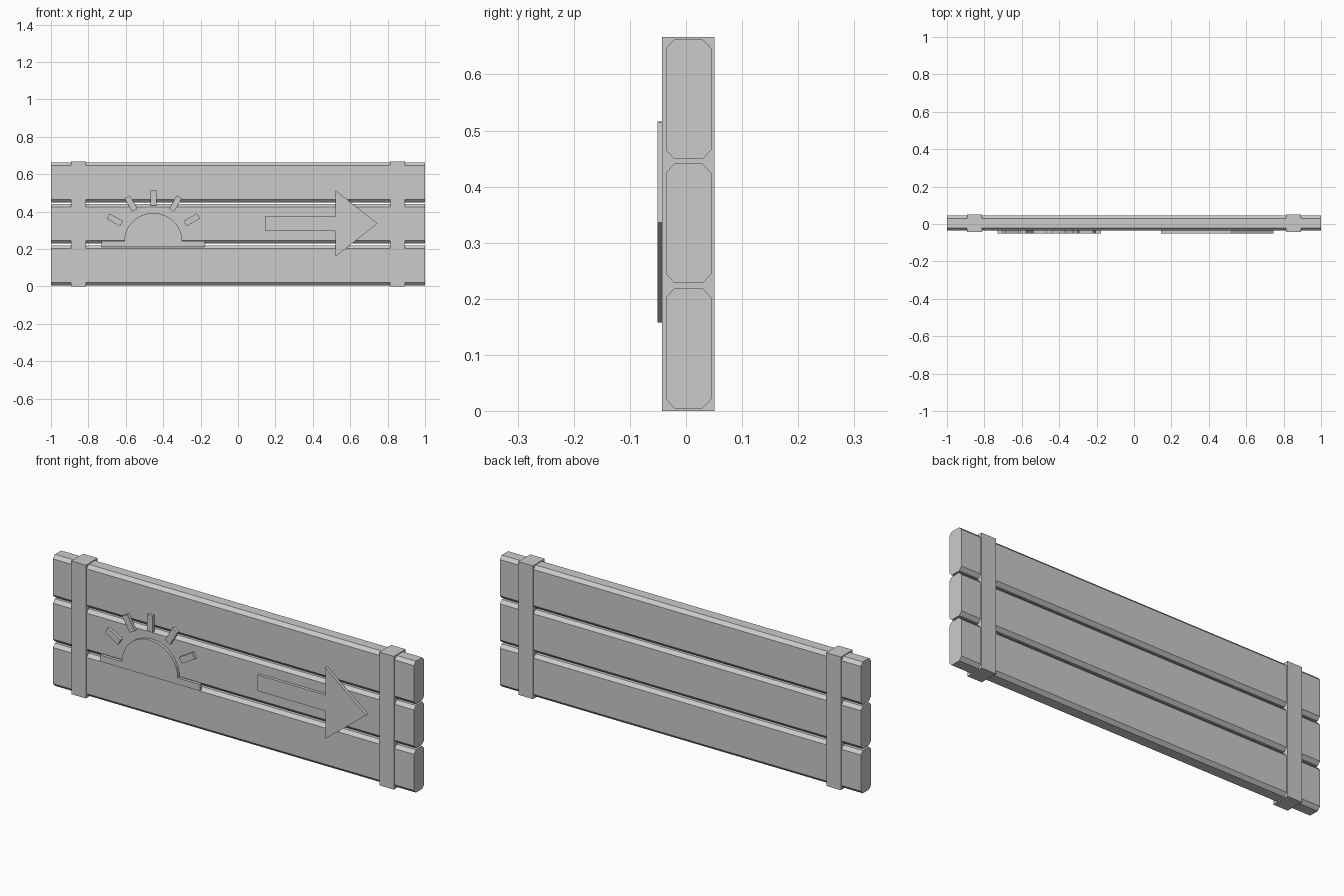
import bpy, bmesh
from math import radians, sin, cos, pi

if "Cube" in bpy.data.objects:
    bpy.data.objects.remove(bpy.data.objects["Cube"])


def prism(name, pts, to3d, a, b):
    """Extrude a closed 2D outline between depths a and b."""
    bm = bmesh.new()
    lo = [bm.verts.new(to3d(u, v, a)) for u, v in pts]
    hi = [bm.verts.new(to3d(u, v, b)) for u, v in pts]
    bm.faces.new(lo)
    bm.faces.new(hi[::-1])
    n = len(pts)
    for i in range(n):
        j = (i + 1) % n
        bm.faces.new((lo[i], hi[i], hi[j], lo[j]))
    bmesh.ops.recalc_face_normals(bm, faces=bm.faces)
    mesh = bpy.data.meshes.new(name)
    bm.to_mesh(mesh)
    bm.free()
    obj = bpy.data.objects.new(name, mesh)
    bpy.context.collection.objects.link(obj)
    return obj


def along_x(u, v, d):
    return (d, u, v)


def along_y(u, v, d):
    return (u, d, v)


FRONT, BACK = -0.051, -0.036

# Three chamfered planks
y0, y1, cy, cz = -0.036, 0.045, 0.0155, 0.0165
for i, (z0, z1) in enumerate([(0.005, 0.219), (0.228, 0.441), (0.449, 0.663)]):
    outline = [(y0 + cy, z0), (y1 - cy, z0), (y1, z0 + cz), (y1, z1 - cz),
               (y1 - cy, z1), (y0 + cy, z1), (y0, z1 - cz), (y0, z0 + cz)]
    prism(f"plank_{i + 1}", outline, along_x, -1, 1)

# Vertical straps wrapped around the planks
for side, name in ((-1, "left_strap"), (1, "right_strap")):
    x = side * 0.853
    prism(name, [(x - 0.04, 0), (x + 0.04, 0), (x + 0.04, 0.667), (x - 0.04, 0.667)],
          along_y, -0.043, 0.051)

# Raised arrow pointing right
prism("arrow", [(0.144, 0.297), (0.52, 0.297), (0.52, 0.158), (0.746, 0.336),
                (0.52, 0.514), (0.52, 0.377), (0.144, 0.377)], along_y, FRONT, BACK)

# Rising sun: horizon bar and half disc in one outline
sx, sz, r = -0.453, 0.237, 0.155
dome = [(sx + r * cos(pi * k / 18), 0.243 + (r - 0.006) * sin(pi * k / 18)) for k in range(19)]
prism("sun", [(-0.73, 0.211), (-0.176, 0.211), (-0.176, 0.243)] + dome + [(-0.73, 0.243)],
      along_y, FRONT, BACK)

# Sun rays
for i in range(5):
    a = radians(30 + 30 * i)
    ray = []
    for d, w in ((0.196, -0.016), (0.279, -0.016), (0.279, 0.016), (0.196, 0.016)):
        ray.append((sx + d * cos(a) - w * sin(a), sz + d * sin(a) + w * cos(a)))
    prism(f"sun_ray_{i + 1}", ray, along_y, FRONT, BACK)
